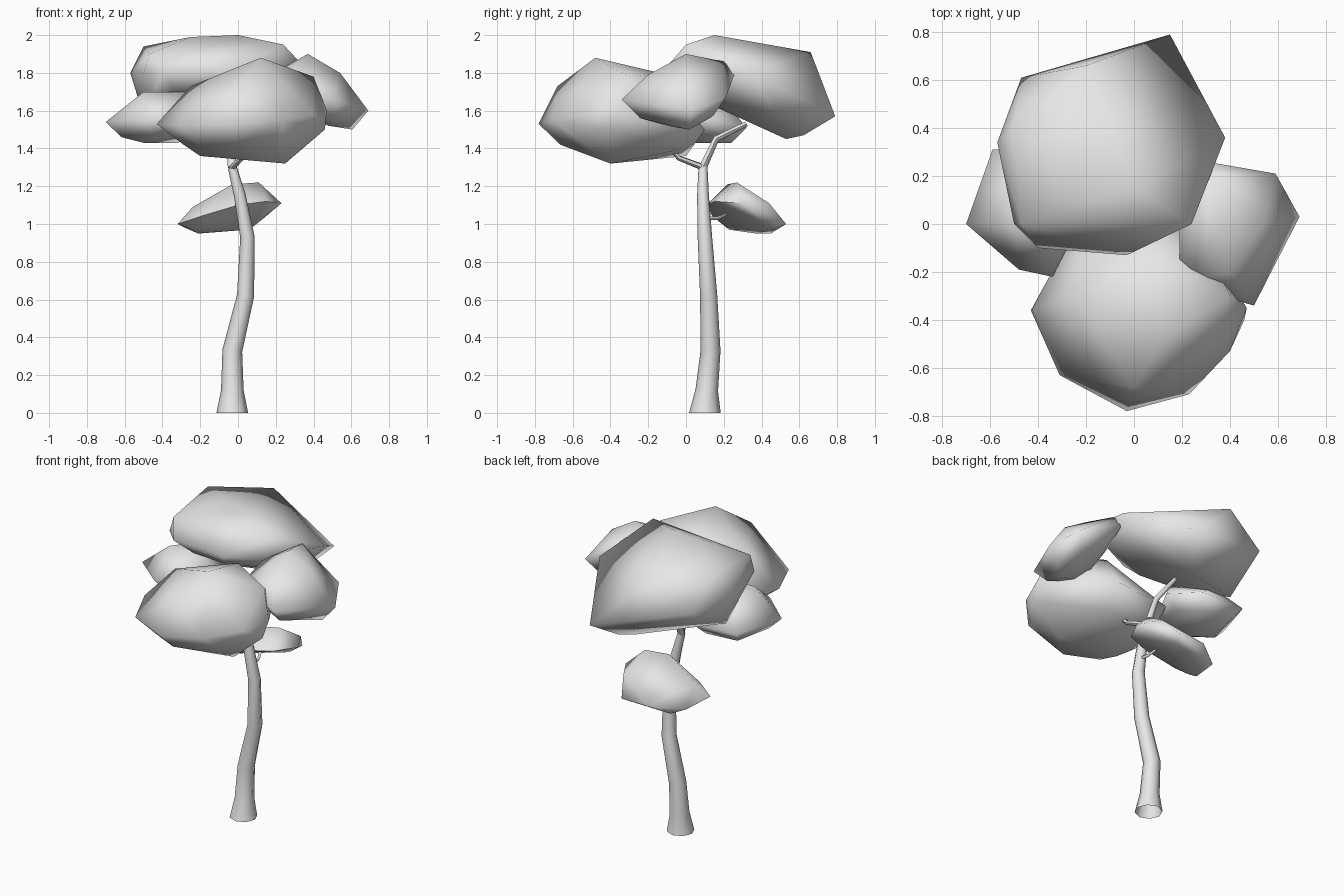
import bpy
import bmesh
from math import cos, sin, tau, radians
from mathutils import Vector

default_cube = bpy.data.objects.get("Cube")
if default_cube:
    bpy.data.objects.remove(default_cube, do_unlink=True)

# One flat colour for the whole tree
grey = bpy.data.materials.new("pale grey")
grey.use_nodes = True
colour = (0.8, 0.8, 0.8, 1)
grey.diffuse_color = colour
grey.node_tree.nodes["Principled BSDF"].inputs["Base Color"].default_value = colour

UP = Vector((0, 0, 1))


def finish(name, bm, angle):
    """Turn a bmesh into a smooth-shaded object in the tree's material."""
    bmesh.ops.recalc_face_normals(bm, faces=bm.faces)
    mesh = bpy.data.meshes.new(name)
    bm.to_mesh(mesh)
    bm.free()
    mesh.materials.append(grey)
    obj = bpy.data.objects.new(name, mesh)
    bpy.context.collection.objects.link(obj)
    bpy.ops.object.select_all(action="DESELECT")
    obj.select_set(True)
    bpy.context.view_layer.objects.active = obj
    bpy.ops.object.shade_smooth_by_angle(angle=radians(angle))


def foliage(name, drop, rim, corners):
    """Faceted leaf clump: a skin stretched over its rim, a belly ring that
    is the rim drawn inwards and lowered, and a few outstanding corners."""
    rim = [Vector(point) for point in rim]
    centre = sum(rim, Vector()) / len(rim)
    belly = []
    for point in rim:
        inner = point.lerp(centre, 0.3)
        inner.z = point.z - drop
        belly.append(inner)
    bm = bmesh.new()
    cloud = [bm.verts.new(point) for point in rim + belly + corners]
    bmesh.ops.convex_hull(bm, input=cloud)
    loose = [vert for vert in bm.verts if not vert.link_faces]
    bmesh.ops.delete(bm, geom=loose, context="VERTS")
    finish(name, bm, 85)


def tube(name, thick, thin, sides, path):
    """Limb tapering evenly along a path; on the ground it is flared and level."""
    bm = bmesh.new()
    path = [Vector(point) for point in path]
    last = len(path) - 1
    rings = []
    for i, centre in enumerate(path):
        radius = thick + (thin - thick) * i / last
        axis = path[min(i + 1, last)] - path[max(i - 1, 0)]
        if centre.z == 0:
            axis = UP
            radius *= 1.25
        turn = UP.rotation_difference(axis.normalized())
        ring = []
        for k in range(sides):
            a = tau * k / sides
            offset = turn @ Vector((cos(a), sin(a), 0))
            ring.append(bm.verts.new(centre + offset * radius))
        rings.append(ring)
    for lower, upper in zip(rings, rings[1:]):
        for k in range(sides):
            j = (k + 1) % sides
            bm.faces.new((lower[k], lower[j], upper[j], upper[k]))
    bm.faces.new(rings[-1])
    finish(name, bm, 60)


# Trunk with a gentle bend
fork = (-0.03, 0.09, 1.3)
tube("trunk", 0.067, 0.024, 8,
     [(-0.03, 0.1, 0), (-0.03, 0.11, 0.12), (-0.03, 0.13, 0.33),
      (0.04, 0.12, 0.62), (0.05, 0.1, 0.93), (0.01, 0.09, 1.15), fork])

# Branches into the canopy and the twig of the low clump
tube("back_branch", 0.024, 0.015, 6,
     [fork, (-0.04, 0.16, 1.45), (-0.06, 0.32, 1.53)])
tube("front_branch", 0.018, 0.01, 6,
     [fork, (0.02, -0.04, 1.35), (0.04, -0.1, 1.42)])
tube("low_twig", 0.012, 0.007, 6,
     [(0.04, 0.1, 1.03), (0.03, 0.17, 1.03), (0, 0.25, 1.07)])

# Broad clump on top: steep sides, tilted down towards the back
foliage("top_foliage", 0.1,
        [(-0.57, 0.34, 1.8), (-0.47, 0.61, 1.74), (0.15, 0.79, 1.57),
         (0.38, 0.36, 1.8), (0.24, 0, 1.8), (-0.03, -0.13, 1.8),
         (-0.4, -0.1, 1.8), (-0.5, 0, 1.8)],
        [(-0.5, 0.4, 1.94), (-0.2, 0.66, 1.91), (0.24, 0, 1.95),
         (-0.47, 0, 1.9), (0, 0.15, 2), (-0.25, 0.2, 1.99),
         (0, 0.53, 1.45), (-0.5, 0.3, 1.57)])

# Largest clump, hanging low at the front
foliage("front_foliage", 0.11,
        [(-0.43, -0.36, 1.53), (-0.2, 0.06, 1.5), (0.2, 0.1, 1.5),
         (0.47, -0.35, 1.6), (0.4, -0.53, 1.58), (0.23, -0.71, 1.55),
         (-0.03, -0.78, 1.53), (-0.31, -0.63, 1.52)],
        [(0.12, -0.48, 1.88), (0.4, -0.3, 1.78), (-0.25, -0.3, 1.73),
         (0, -0.68, 1.73), (0.1, -0.14, 1.8), (0.46, -0.4, 1.5),
         (0.25, -0.4, 1.32), (-0.2, -0.4, 1.36), (-0.15, 0, 1.36)])

# Side clumps
foliage("left_foliage", 0.1,
        [(0.69, 0.03, 1.6), (0.59, 0.21, 1.67), (0.3, 0.26, 1.8),
         (0.19, 0, 1.8), (0.19, -0.25, 1.72), (0.5, -0.34, 1.66)],
        [(0.37, 0, 1.9), (0.33, 0.2, 1.86), (0.54, 0, 1.8),
         (0.4, -0.2, 1.79), (0.6, 0, 1.52), (0.48, -0.1, 1.52)])

foliage("right_foliage", 0.08,
        [(-0.7, 0, 1.54), (-0.59, 0.31, 1.52), (-0.27, 0.32, 1.51),
         (-0.17, 0.1, 1.56), (-0.34, -0.22, 1.56), (-0.48, -0.19, 1.55)],
        [(-0.5, 0, 1.7), (-0.28, 0, 1.7), (-0.45, 0.2, 1.66),
         (-0.5, 0, 1.43)])

# Small clump low on the trunk
foliage("low_foliage", 0.03,
        [(-0.32, 0.2, 1), (-0.28, 0.4, 0.98), (-0.1, 0.53, 1),
         (0.1, 0.53, 1), (0.23, 0.3, 1.11), (0.15, 0.15, 1.12),
         (0, 0.11, 1.1), (-0.2, 0.14, 1.04)],
        [(0.11, 0.27, 1.22), (-0.03, 0.22, 1.21), (-0.24, 0.25, 1.09),
         (0.15, 0.44, 1.11), (-0.2, 0.45, 0.95)])
